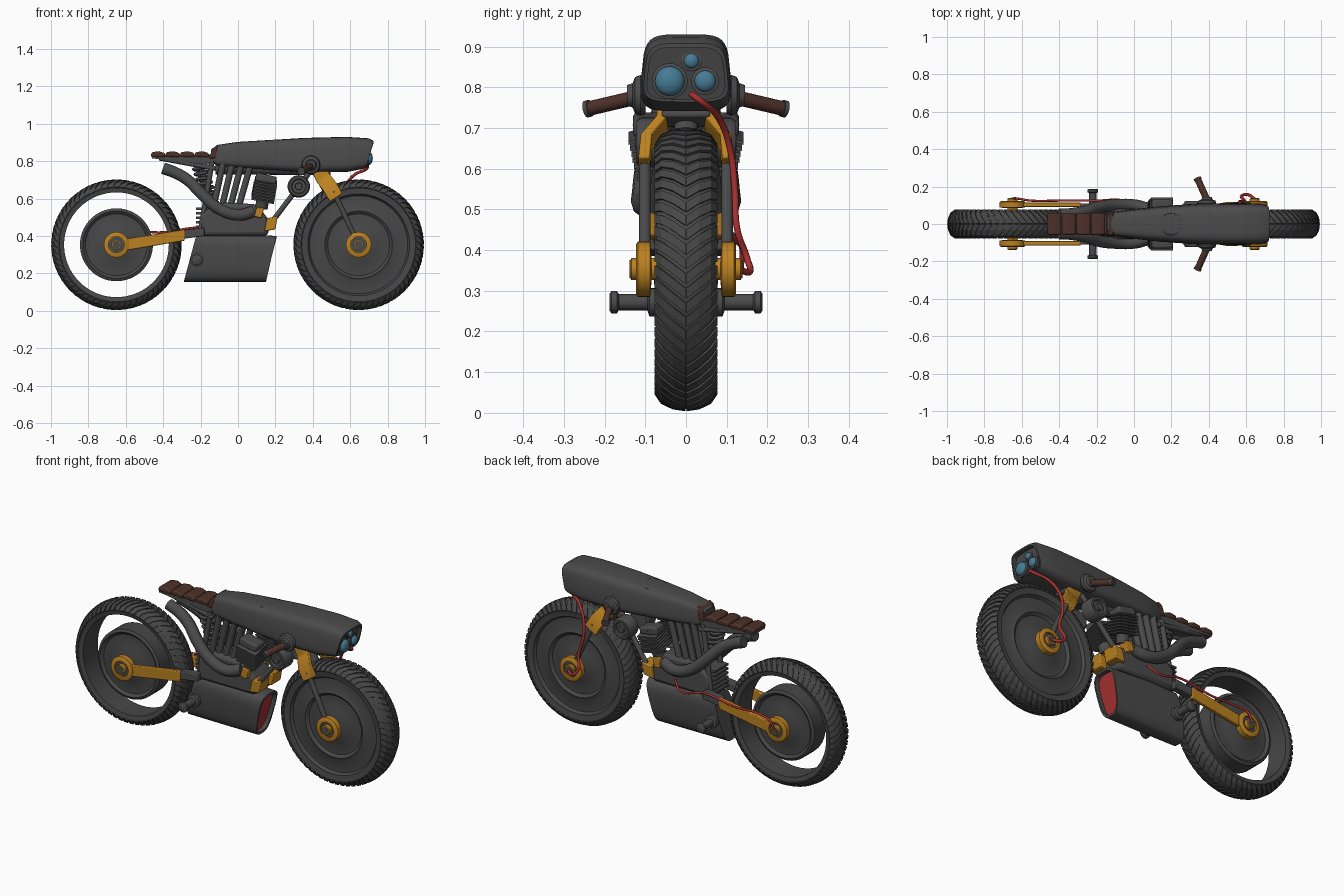
import bpy
import bmesh
import math
from mathutils import Vector

default_cube = bpy.data.objects.get("Cube")
if default_cube:
    bpy.data.objects.remove(default_cube, do_unlink=True)


def make_material(name, red, green, blue):
    material = bpy.data.materials.new(name)
    material.use_nodes = True
    material.diffuse_color = (red, green, blue, 1)
    shader = next(n for n in material.node_tree.nodes if n.type == "BSDF_PRINCIPLED")
    shader.inputs["Base Color"].default_value = (red, green, blue, 1)
    return material


CHARCOAL = make_material("charcoal metal", .07, .07, .07)
RUBBER = make_material("dark rubber", .063, .063, .063)
GOLD = make_material("gold metal", .5, .22, .015)
LEATHER = make_material("brown leather", .075, .03, .022)
RED = make_material("red", .4, .03, .03)
GLASS = make_material("blue glass", .06, .2, .3)


def finish(name, bm, material, bevel=0, smooth=True):
    """Turn a bmesh into a shaded object."""
    bmesh.ops.recalc_face_normals(bm, faces=bm.faces)
    mesh = bpy.data.meshes.new(name)
    bm.to_mesh(mesh)
    bm.free()
    obj = bpy.data.objects.new(name, mesh)
    bpy.context.collection.objects.link(obj)
    mesh.materials.append(material)
    if bevel:
        modifier = obj.modifiers.new("soft edges", "BEVEL")
        modifier.width, modifier.segments = bevel, 2
    if smooth:
        bpy.ops.object.select_all(action="DESELECT")
        obj.select_set(True)
        bpy.context.view_layer.objects.active = obj
        bpy.ops.object.shade_smooth_by_angle(angle=math.radians(35))
    return obj


def loft(name, rings, material, caps=True, **options):
    """Skin a list of equal rings of points."""
    bm = bmesh.new()
    rows = [[bm.verts.new(p) for p in ring] for ring in rings]
    count = len(rows[0])
    for low, high in zip(rows, rows[1:]):
        for i in range(count):
            j = (i + 1) % count
            bm.faces.new((low[i], low[j], high[j], high[i]))
    if caps:
        bm.faces.new(rows[0])
        bm.faces.new(rows[-1])
    return finish(name, bm, material, **options)


def prism(name, outline, y_low, y_high, material, bevel=0):
    """Side outline in x and z, extruded across y."""
    return loft(name, [[(x, y, z) for x, z in outline] for y in (y_low, y_high)],
                material, bevel=bevel)


def section(x, bottom, top, half, low=1, high=1, lean=0, power=.45):
    """Rounded box ring across x, with its own width and lean from bottom to top."""
    ring = []
    for i in range(32):
        c, s = math.cos(math.tau * i / 32), math.sin(math.tau * i / 32)
        height = (1 + math.copysign(abs(s) ** power, s)) / 2
        y = half * math.copysign(abs(c) ** power, c) * (low + (high - low) * height)
        ring.append((x + lean * height, y, bottom + (top - bottom) * height))
    return ring


def lathe(name, profile, start, axis, material, sides=32, caps=True):
    """Spin (radius, distance) pairs about an axis through start."""
    turn = Vector((0, 0, 1)).rotation_difference(Vector(axis))
    angles = [math.tau * i / sides for i in range(sides)]
    rings = [[Vector(start) + turn @ Vector((max(radius, .0005) * math.cos(a),
              max(radius, .0005) * math.sin(a), along)) for a in angles]
             for radius, along in profile]
    return loft(name, rings, material, caps)


def rod(name, start, end, radius, material=CHARCOAL):
    axis = Vector(end) - Vector(start)
    return lathe(name, [(radius, 0), (radius, axis.length)], start, axis, material, 16)


def tube(name, points, radius, material):
    curve = bpy.data.curves.new(name, "CURVE")
    curve.dimensions, curve.bevel_depth = "3D", radius
    curve.bevel_resolution, curve.resolution_u, curve.use_fill_caps = 3, 8, True
    spline = curve.splines.new("BEZIER")
    spline.bezier_points.add(len(points) - 1)
    for knot, point in zip(spline.bezier_points, points):
        knot.co = point
        knot.handle_left_type = knot.handle_right_type = "AUTO"
    curve.materials.append(material)
    bpy.context.collection.objects.link(bpy.data.objects.new(name, curve))


def mirrored(profile):
    return [(r, -d) for r, d in profile] + [(r, d) for r, d in reversed(profile[:-1])]


# Wheels: spun tyres and discs with raised chevron tread
AXLE, FRONT, REAR = .353, .645, -.65
CROWN = [(.28, .066), (.305, .072), (.327, .057), (.34, .03), (.344, 0)]
DISC = [(0, .055), (.08, .055), (.1, .045), (.165, .045), (.18, .058), (.195, .05)]
lathe("front_wheel", mirrored(DISC + [(.262, .05), (.272, .066)] + CROWN),
      (FRONT, 0, AXLE), (0, 1, 0), RUBBER, 64)
lathe("rear_disc", mirrored(DISC + [(.195, 0)]), (REAR, 0, AXLE), (0, 1, 0), RUBBER, 64)
rear_ring = mirrored(CROWN)
lathe("rear_tyre", rear_ring + rear_ring[:1], (REAR, 0, AXLE), (0, 1, 0), RUBBER, 64, False)


def tread(name, x, count=60):
    bm = bmesh.new()
    pitch = math.tau / count
    for step in range(count):
        for side in (-1, 1):
            strip = []
            for radius, y in CROWN[1:]:
                pair = [step * pitch + 2.3 * y + w * pitch for w in (0, .72)]
                strip.append([bm.verts.new((x + radius * math.cos(a), side * (y + .001),
                              AXLE + radius * math.sin(a))) for a in pair])
            for low, high in zip(strip, strip[1:]):
                bm.faces.new((low[0], low[1], high[1], high[0]))
    obj = finish(name, bm, RUBBER, smooth=False)
    modifier = obj.modifiers.new("tread depth", "SOLIDIFY")
    modifier.thickness, modifier.offset = .01, 0


tread("front_tread", FRONT)
tread("rear_tread", REAR)

# Tank: rounded sections along x, ending in a recessed lamp panel
STATIONS = [(-.145, .8, .862, .05), (-.11, .775, .887, .068), (0, .765, .903, .083),
            (.15, .755, .912, .1), (.35, .74, .924, .115), (.58, .742, .93, .117),
            (.7, .758, .922, .114), (.725, .764, .908, .109), (.725, .77, .898, .1),
            (.7, .77, .898, .1)]
sections = []
for x, bottom, top, half in STATIONS:
    lean = max(0, x - .58) * .28
    sections.append(section(x - lean, bottom, top, half, high=.86, lean=lean))
loft("tank", sections, CHARCOAL)
lathe("filler_cap", [(.065, 0), (.065, .026), (.058, .03), (.054, .024), (0, .024)],
      (.2, 0, .885), (-.06, 0, 1), CHARCOAL)

# Headlamps: dark bezel with a glass dome
for name, y, z, radius in (("large", -.04, .815, .036), ("medium", .047, .815, .026),
                           ("small", .013, .865, .018)):
    lathe(name + "_lamp_bezel", [(radius + .008, 0), (radius + .008, .035), (radius, .038)],
          (.66, y, z), (1, 0, 0), CHARCOAL, 24)
    dome = [(radius * math.cos(a * math.pi / 12), .038 + radius * .6 * math.sin(a * math.pi / 12))
            for a in range(7)]
    lathe(name + "_lamp_glass", dome, (.661, y, z), (1, 0, 0), GLASS, 24)

# Seat: pan, row of pads and the pad against the tank
prism("seat_pan", [(-.465, .835), (-.46, .815), (-.13, .778), (-.13, .835)], -.052, .052, CHARCOAL)
for i in range(4):
    x = -.466 + i * .078
    prism("seat_pad", [(x, .824), (x + .077, .82), (x + .077, .842), (x + .045, .853),
                       (x + .004, .848)], -.058, .058, LEATHER, .008)
prism("seat_end_pad", [(-.155, .815), (-.11, .815), (-.11, .886), (-.135, .87)],
      -.06, .06, LEATHER, .006)

# Rounded belly pan with a recessed red mesh in its open nose
BELLY = dict(low=.72, power=.6)
loft("belly_pan", [section(-.29, .155, .415, .08, lean=.07, **BELLY),
                   section(-.05, .155, .415, .088, **BELLY),
                   section(.15, .155, .4, .086, lean=.055, **BELLY),
                   section(.15, .168, .387, .076, lean=.055, **BELLY),
                   section(.12, .168, .387, .076, lean=.055, **BELLY)], CHARCOAL)
loft("intake_mesh", [section(x, .168, .387, .075, lean=.055, **BELLY) for x in (.118, .126)], RED)

# Engine core, backbone, stem, yoke and rear spring
prism("crankcase", [(-.2, .4), (.16, .4), (.17, .48), (.1, .57), (-.1, .58), (-.2, .52)],
      -.08, .08, CHARCOAL, .02)
rod("backbone", (-.12, 0, .765), (.42, 0, .76), .035)
rod("steering_stem", (.4, 0, .79), (.48, 0, .65), .03)
prism("fork_yoke", [(.41, .74), (.47, .77), (.5, .73), (.44, .7)], -.06, .06, CHARCOAL, .008)
rod("shock_body", (-.13, 0, .56), (-.21, 0, .8), .016)
coil = []
for i in range(57):
    turn, part = math.tau * i / 8, i / 56
    coil.append((-.145 - .06 * part + .036 * math.cos(turn), .036 * math.sin(turn), .58 + .19 * part))
tube("shock_spring", coil, .009, CHARCOAL)
for i in range(6):
    z = .42 + i * .024
    prism("rear_engine_fin", [(-.225, z), (-.14, z), (-.14, z + .012), (-.225, z + .012)],
          -.06, .06, CHARCOAL)

# Everything paired on both sides
for s in (-1, 1):
    for wheel_name, x in (("front", FRONT), ("rear", REAR)):
        hub, out = (x, 0, AXLE), (0, s, 0)
        lathe(wheel_name + "_hub", [(.035, .085), (.068, .088), (.068, .118), (.06, .123),
              (.043, .123), (.043, .108), (0, .108)], hub, out, GOLD)
        lathe(wheel_name + "_bearing", [(.042, .1), (.042, .113), (0, .113)], hub, out, CHARCOAL)
        lathe(wheel_name + "_axle_nut", [(.027, .05), (.027, .134), (.022, .137)], hub, out, GOLD)
        lathe(wheel_name + "_axle_end", [(.022, .13), (.022, .139), (0, .139)], hub, out, CHARCOAL)
    # Fork: gold upper sleeve leaning outward over a thin leg
    loft("fork_sleeve", [[(x + dx, s * (y + dy), z + dx * .65) for dx, dy in
         ((-.034, -.014), (.034, -.014), (.034, .014), (-.034, .014))]
         for x, y, z in ((.43, .055, .765), (.455, .058, .71), (.49, .097, .665), (.525, .103, .605))],
         GOLD, bevel=.004)
    rod("fork_leg", (.51, s * .101, .64), (FRONT, s * .101, AXLE), .014)
    # Handlebar
    lathe("bar_mount", [(.046, 0), (.05, .012), (.045, .025), (.03, .031), (.025, .045)],
          (.39, s * .1, .78), (0, s, 0), CHARCOAL)
    start, end = Vector((.39, s * .13, .773)), Vector((.34, s * .241, .747))
    rod("hand_grip", start, end, .018, LEATHER)
    rod("grip_end", end - (end - start) * .05, end + (end - start) * .04, .021)
    # Swingarm
    prism("swingarm", [(-.6, .322), (-.285, .375), (-.285, .435), (-.6, .385)],
          s * .092, s * .115, GOLD, .004)
    prism("swingarm_pivot", [(-.29, .385), (-.18, .4), (-.18, .445), (-.29, .432)],
          s * .065, s * .11, CHARCOAL, .005)
    # Foot peg
    lathe("foot_peg", [(.035, .05), (.035, .09), (.02, .095), (.02, .165), (.028, .17),
          (.028, .183), (.02, .188)], (-.22, 0, .272), (0, s, 0), CHARCOAL, 20)
    # Exhaust
    tube("exhaust", [(.08, s * .08, .53), (0, s * .1, .512), (-.11, s * .1, .55),
                     (-.19, s * .09, .62), (-.27, s * .065, .7), (-.34, s * .053, .74),
                     (-.4, s * .05, .762)], .032, CHARCOAL)
    # Finned cylinder leaning outward, with its head
    foot, head = Vector((.125, s * .06, .55)), Vector((.155, s * .098, .715))
    rod("cylinder_core", foot, head, .034)
    for i in range(7):
        spot = foot.lerp(head, .28 + i * .09)
        loft("cylinder_fin", [[spot + Vector((dx, s * dy, h - dx * .2 - dy * .3)) for dx, dy in
             ((-.06, -.05), (.06, -.05), (.06, .05), (-.06, .05))] for h in (0, .008)],
             CHARCOAL, smooth=False)
    prism("cylinder_head", [(.09, .695), (.2, .675), (.21, .715), (.1, .74)],
          s * .05, s * .13, CHARCOAL, .01)
    # Leaning intake pipes and frame tubes
    for i in range(4):
        rod("intake_pipe", (-.13 + i * .045, s * .05, .56), (-.08 + i * .05, s * .05, .79), .017)
    rod("down_tube", (.39, s * .05, .75), (.17, s * .085, .46), .014)
    rod("rear_frame_tube", (-.14, s * .045, .79), (-.2, s * .06, .43), .014)
    rod("seat_stay", (-.42, s * .035, .815), (-.12, s * .05, .76), .012)
    lathe("round_filter", [(.05, .04), (.06, .05), (.06, .11), (.052, .122), (.04, .122),
          (.036, .11), (.02, .11), (.018, .124), (0, .124)], (.325, 0, .665), (0, s, 0), CHARCOAL)
    # Gold engine brackets
    prism("lower_bracket", [(.14, .425), (.2, .435), (.212, .505), (.155, .495)],
          s * .015, s * .1, GOLD, .005)
    prism("upper_bracket", [(.085, .505), (.125, .495), (.14, .55), (.1, .555)],
          s * .05, s * .106, GOLD, .004)

# Brake hoses
tube("front_hose", [(.69, .01, .785), (.69, .04, .763), (.62, .08, .725), (.57, .108, .65),
                    (.565, .12, .55), (.59, .126, .45), (.575, .15, .38), (.61, .157, .347),
                    (.645, .135, .35)], .008, RED)
tube("rear_hose", [(.0, .1, .46), (-.05, .125, .42), (-.2, .125, .445), (-.4, .125, .42),
                   (-.55, .125, .42), (-.63, .137, .4), (-.65, .137, .355)], .006, RED)
